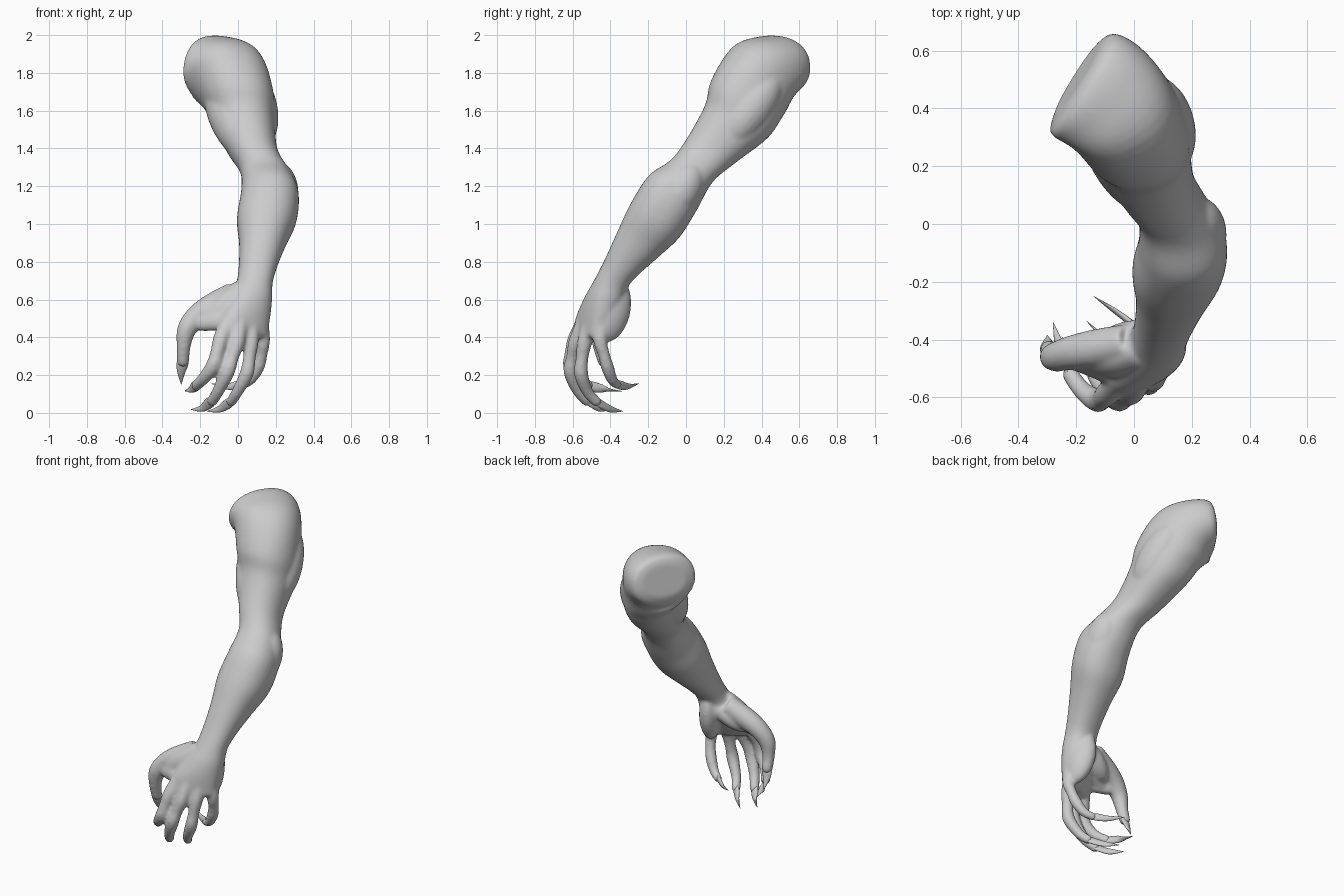
import bpy, bmesh, math
from mathutils import Vector, Matrix

if "Cube" in bpy.data.objects:
    bpy.data.objects.remove(bpy.data.objects["Cube"])


def spline(rows, steps):
    """Catmull-Rom interpolation of rows of numbers."""
    out = []
    for i in range(len(rows) - 1):
        p0, p1 = rows[max(i - 1, 0)], rows[i]
        p2, p3 = rows[i + 1], rows[min(i + 2, len(rows) - 1)]
        for k in range(steps):
            t = k / steps
            out.append([0.5 * (2 * b + (c - a) * t + (2 * a - 5 * b + 4 * c - d) * t * t
                               + (3 * b - a - 3 * c + d) * t ** 3)
                        for a, b, c, d in zip(p0, p1, p2, p3)])
    out.append(list(rows[-1]))
    return out


def loft(bm, frames, sides, power=1.0):
    """Skin a list of (centre, side vector, up vector) (super)ellipses."""
    def pw(v):
        return math.copysign(abs(v) ** power, v)
    rings = []
    for c, s, u in frames:
        rings.append([bm.verts.new(c + s * pw(math.cos(2 * math.pi * j / sides))
                                   + u * pw(math.sin(2 * math.pi * j / sides)))
                      for j in range(sides)])
    for a, b in zip(rings, rings[1:]):
        for j in range(sides):
            k = (j + 1) % sides
            bm.faces.new((a[j], a[k], b[k], b[j]))
    bm.faces.new(rings[0][::-1])
    bm.faces.new(rings[-1])


def limb(bm, rows):
    """rows: x, y, z, yaw of side axis, pitch of up axis, half width, half depth"""
    frames = []
    for x, y, z, yaw, pitch, a, b in spline(rows, 5):
        w, p = math.radians(yaw), math.radians(pitch)
        side = Vector((math.cos(w), math.sin(w), 0))
        up = Vector((math.sin(w), -math.cos(w), 0)) * math.cos(p) + Vector((0, 0, math.sin(p)))
        frames.append((Vector((x, y, z)), side * a, up * b))
    loft(bm, frames, 40, .9)


def tube(bm, rows, flat=1.0, sides=14):
    """rows: x, y, z, radius"""
    pts = spline(rows, 5)
    frames = []
    for i, (x, y, z, r) in enumerate(pts):
        t = Vector(pts[min(i + 1, len(pts) - 1)][:3]) - Vector(pts[max(i - 1, 0)][:3])
        t.normalize()
        side = t.cross(Vector((0.25, -0.95, 0.2))).normalized()
        frames.append((Vector((x, y, z)), side * r, side.cross(t) * r * flat))
    loft(bm, frames, sides)


def blob(bm, centre, size, direction):
    """Muscle: ellipsoid with its long axis along direction."""
    rot = Vector(direction).to_track_quat('Z', 'Y').to_matrix().to_4x4()
    m = Matrix.Translation(centre) @ rot @ Matrix.Diagonal((*size, 1))
    bmesh.ops.create_uvsphere(bm, u_segments=20, v_segments=14, radius=1, matrix=m)


def finish(bm, name):
    bmesh.ops.recalc_face_normals(bm, faces=bm.faces)
    for f in bm.faces:
        f.smooth = True
    me = bpy.data.meshes.new(name)
    bm.to_mesh(me)
    bm.free()
    ob = bpy.data.objects.new(name, me)
    bpy.context.collection.objects.link(ob)
    return ob


skin = bmesh.new()

# Shoulder, upper arm, elbow, forearm, wrist and palm
limb(skin, [
    (-.195, .505, 1.85, 58, 80, .14, .1),
    (-.178, .49, 1.845, 57, 80, .202, .15),
    (-.125, .455, 1.83, 47, 68, .215, .175),
    (-.06, .395, 1.785, 28, 48, .205, .21),
    (0, .32, 1.66, 6, 28, .19, .212),
    (.03, .265, 1.54, 0, 28, .165, .187),
    (.078, .13, 1.385, 0, 27, .132, .143),
    (.14, .03, 1.28, 0, 29, .128, .125),
    (.168, -.07, 1.165, 0, 36, .152, .157),
    (.152, -.16, 1.025, 0, 36, .158, .158),
    (.13, -.25, .895, 0, 28, .124, .13),
    (.105, -.34, .77, 5, 20, .102, .1),
    (.085, -.40, .68, 10, 12, .098, .09),
    (.06, -.44, .59, 18, 15, .122, .095),
    (.035, -.49, .49, 24, 18, .142, .078),
    (.03, -.53, .395, 26, 18, .135, .045),
])

# Bulges: deltoid, biceps, triceps, elbow, thumb base, heel of hand
blob(skin, (.0, .32, 1.78), (.16, .14, .2), (.3, -.45, -.7))
blob(skin, (-.035, .235, 1.57), (.12, .125, .29), (.3, -.55, -.7))
blob(skin, (.1, .345, 1.61), (.11, .115, .24), (.15, -.55, -.75))
blob(skin, (.225, -.02, 1.18), (.095, .1, .16), (.1, -.45, -.8))
blob(skin, (-.02, -.41, .57), (.075, .06, .15), (-.75, -.2, -.55))
blob(skin, (.095, -.39, .54), (.065, .1, .17), (.1, -.25, -1))

# Web between thumb and index finger
tube(skin, [(.04, -.44, .62, .095), (-.06, -.47, .55, .09), (-.16, -.475, .5, .06)], .7)
tube(skin, [(.0, -.53, .47, .06), (-.09, -.51, .485, .055), (-.2, -.47, .48, .05)], .75)

# Fingers and thumb, with the tip of each claw: x, y, z, radius
digits = {
    "index": ([(-.05, -.535, .49, .044), (-.09, -.585, .39, .043), (-.11, -.605, .32, .037),
               (-.13, -.61, .25, .041), (-.18, -.575, .185, .033), (-.22, -.52, .145, .03)],
              (-.255, -.43, .125), (-.28, -.34, .115)),
    "middle": ([(.015, -.535, .49, .042), (-.005, -.58, .375, .043), (-.03, -.6, .295, .035),
                (-.055, -.61, .22, .04), (-.1, -.575, .125, .033), (-.135, -.525, .065, .03)],
               (-.19, -.455, .025), (-.25, -.39, .018)),
    "ring": ([(.075, -.5, .49, .04), (.07, -.535, .38, .041), (.06, -.55, .29, .034),
              (.045, -.555, .205, .038), (-.005, -.52, .11, .031), (-.035, -.475, .06, .028)],
             (-.1, -.4, .02), (-.165, -.335, .008)),
    "little": ([(.12, -.44, .5, .04), (.133, -.455, .39, .038), (.125, -.435, .31, .032),
                (.105, -.415, .24, .035), (.065, -.39, .175, .029), (.02, -.365, .15, .025)],
               (-.06, -.305, .14), (-.14, -.25, .155)),
    "thumb": ([(-.02, -.41, .63, .065), (-.13, -.43, .57, .067), (-.215, -.445, .515, .06),
               (-.272, -.46, .44, .052), (-.288, -.455, .35, .038), (-.292, -.435, .275, .034)],
              (-.3, -.415, .215), (-.3, -.385, .15)),
}
for name, (path, mid, tip) in digits.items():
    tube(skin, path)
    r = path[-1][3]
    blob(skin, path[-1][:3], (r, r, r), (0, 0, 1))
    # Claw
    claw = bmesh.new()
    a, b = Vector(path[-2][:3]), Vector(path[-1][:3])
    tube(claw, [(*a.lerp(b, .8), r * .7), (*b.lerp(Vector(mid), .25), r * .95),
                (*mid, r * .65), (*tip, .001)], flat=.5)
    finish(claw, name + "_claw")

# Fuse the overlapping parts into one smooth skin
arm = finish(skin, "arm_and_hand")
rm = arm.modifiers.new("fuse", 'REMESH')
rm.mode = 'VOXEL'
rm.voxel_size = .01
rm.use_smooth_shade = True
sm = arm.modifiers.new("soften", 'SMOOTH')
sm.factor = .5
sm.iterations = 10
